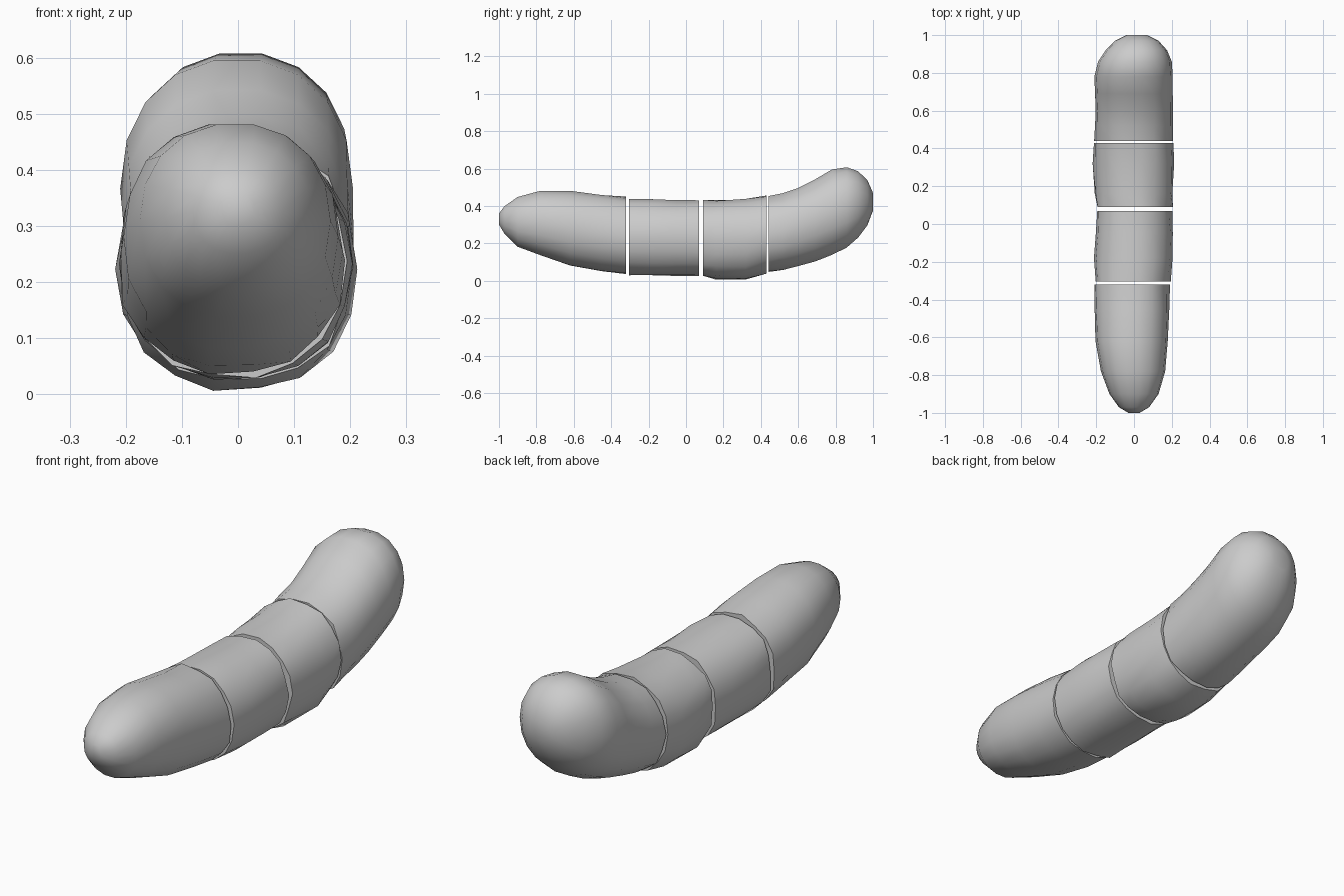
import bpy, bmesh, math, random

cube = bpy.data.objects.get("Cube")
if cube:
    bpy.data.objects.remove(cube, do_unlink=True)

random.seed(4)
SIDES = 18

grey = bpy.data.materials.new("plain grey")
grey.use_nodes = True
grey.diffuse_color = (0.6, 0.6, 0.6, 1)
grey.node_tree.nodes["Principled BSDF"].inputs["Base Color"].default_value = (0.6, 0.6, 0.6, 1)


def squash(v):
    # slightly fuller than a plain ellipse
    return math.copysign(abs(v) ** 0.92, v)


def segment(name, stations):
    """Loft cross-sections (y, left x, right x, bottom, top, roughness)."""
    bm = bmesh.new()
    rings = []
    for y, x0, x1, z0, z1, rough in stations:
        cx, cz, rx, rz = (x0 + x1) / 2, (z0 + z1) / 2, (x1 - x0) / 2, (z1 - z0) / 2
        ring = []
        for i in range(SIDES):
            a = math.tau * i / SIDES
            k = 1 + random.uniform(-rough, rough * 0.6)
            ring.append(bm.verts.new((cx + rx * k * squash(math.cos(a)), y,
                                      cz + rz * k * squash(math.sin(a)))))
        rings.append(ring)
    for a, b in zip(rings, rings[1:]):
        for i in range(SIDES):
            j = (i + 1) % SIDES
            bm.faces.new((a[i], a[j], b[j], b[i]))
    bm.faces.new(rings[0])
    bm.faces.new(rings[-1])
    bmesh.ops.recalc_face_normals(bm, faces=bm.faces)
    mesh = bpy.data.meshes.new(name)
    bm.to_mesh(mesh)
    bm.free()
    mesh.materials.append(grey)
    obj = bpy.data.objects.new(name, mesh)
    bpy.context.collection.objects.link(obj)
    bpy.ops.object.select_all(action="DESELECT")
    obj.select_set(True)
    bpy.context.view_layer.objects.active = obj
    bpy.ops.object.shade_smooth_by_angle(angle=math.radians(50))


# Tapered front end
segment("front_end", [
    (-1.0, -.03, .03, .30, .36, 0),
    (-.97, -.08, .08, .25, .40, 0),
    (-.90, -.13, .13, .18, .45, 0),
    (-.78, -.175, .165, .135, .483, 0),
    (-.62, -.205, .18, .08, .483, .01),
    (-.45, -.21, .188, .047, .463, .02),
    (-.32, -.213, .19, .03, .448, .04)])

# Two short middle slices with uneven rims
segment("front_slice", [
    (-.305, -.21, .192, .03, .445, .04),
    (-.18, -.212, .205, .027, .437, .02),
    (-.05, -.205, .203, .025, .432, .02),
    (.07, -.198, .2, .022, .43, .04)])
segment("rear_slice", [
    (.09, -.2, .203, .02, .433, .04),
    (.16, -.212, .208, .005, .432, .03),
    (.32, -.218, .214, .006, .44, .03),
    (.43, -.212, .208, .036, .455, .04)])

# Upturned rounded rear end
segment("rear_end", [
    (.44, -.207, .203, .04, .456, .04),
    (.52, -.204, .205, .056, .472, .02),
    (.60, -.202, .207, .075, .5, .01),
    (.69, -.206, .205, .10, .545, 0),
    (.78, -.21, .205, .135, .598, 0),
    (.86, -.19, .2, .175, .61, 0),
    (.92, -.15, .175, .228, .588, 0),
    (.97, -.10, .13, .295, .54, 0),
    (1.0, -.04, .07, .375, .47, 0)])
